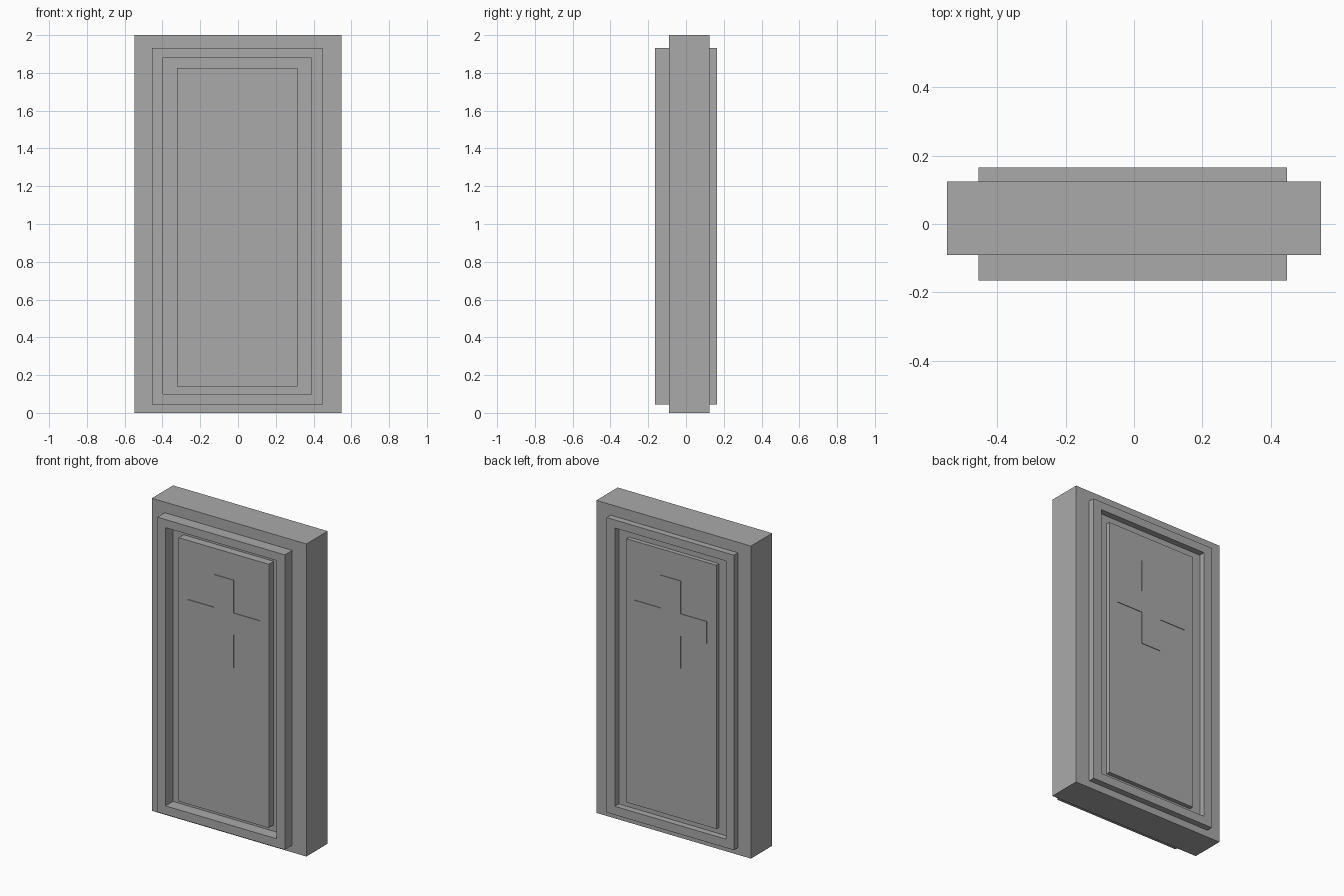
import bpy
import bmesh

cube = bpy.data.objects.get("Cube")
if cube:
    bpy.data.objects.remove(cube, do_unlink=True)

grey = bpy.data.materials.new("stone_grey")
grey.use_nodes = True
colour = (0.4, 0.4, 0.4, 1)
grey.diffuse_color = colour
grey.node_tree.nodes["Principled BSDF"].inputs["Base Color"].default_value = colour


def extrude_outline(name, outline, y0, y1, hole=None):
    """Extrude an xz outline from y0 to y1, optionally with a matching hole outline."""
    bm = bmesh.new()
    n = len(outline)

    def ring(points, y):
        return [bm.verts.new((x, y, z)) for x, z in points]

    front, back = ring(outline, y0), ring(outline, y1)
    if hole:
        hole_front, hole_back = ring(hole, y0), ring(hole, y1)
        pairs = [(front, back), (hole_front, hole_back),
                 (front, hole_front), (back, hole_back)]
    else:
        pairs = [(front, back)]
        bm.faces.new(front)
        bm.faces.new(back)
    for a, b in pairs:
        for i in range(n):
            j = (i + 1) % n
            bm.faces.new((a[i], a[j], b[j], b[i]))
    bmesh.ops.recalc_face_normals(bm, faces=bm.faces[:])
    mesh = bpy.data.meshes.new(name)
    bm.to_mesh(mesh)
    bm.free()
    mesh.materials.append(grey)
    obj = bpy.data.objects.new(name, mesh)
    bpy.context.collection.objects.link(obj)
    return obj


def rect(x0, x1, z0, z1):
    return [(x0, z0), (x1, z0), (x1, z1), (x0, z1)]


def cross(cx, cz, half_w, half_h, arm_x, arm_z):
    corner = [(half_w, arm_z), (arm_x, arm_z), (arm_x, half_h)]
    points = []
    for sx, sz in ((1, 1), (-1, 1), (-1, -1), (1, -1)):
        quarter = corner if sx * sz > 0 else corner[::-1]
        points += [(cx + sx * x, cz + sz * z) for x, z in quarter]
    return points


# Main slab
SLAB_FRONT, SLAB_BACK = -0.09, 0.125
extrude_outline("slab", rect(-0.547, 0.547, 0, 2), SLAB_FRONT, SLAB_BACK)

# Raised border, panel and cross on each face: surface, border, panel, cross depths
sides = {"front": (SLAB_FRONT, -0.165, -0.14, -0.144),
         "back": (SLAB_BACK, 0.165, 0.152, 0.156)}
for side, (base, border_y, panel_y, cross_y) in sides.items():
    extrude_outline(side + "_border", rect(-0.455, 0.447, 0.045, 1.932),
                    base, border_y, hole=rect(-0.397, 0.388, 0.10, 1.88))
    extrude_outline(side + "_panel", rect(-0.322, 0.316, 0.14, 1.827), base, panel_y)
    extrude_outline(side + "_cross", cross(0, 1.38, 0.255, 0.28, 0.07, 0.07),
                    panel_y, cross_y)
